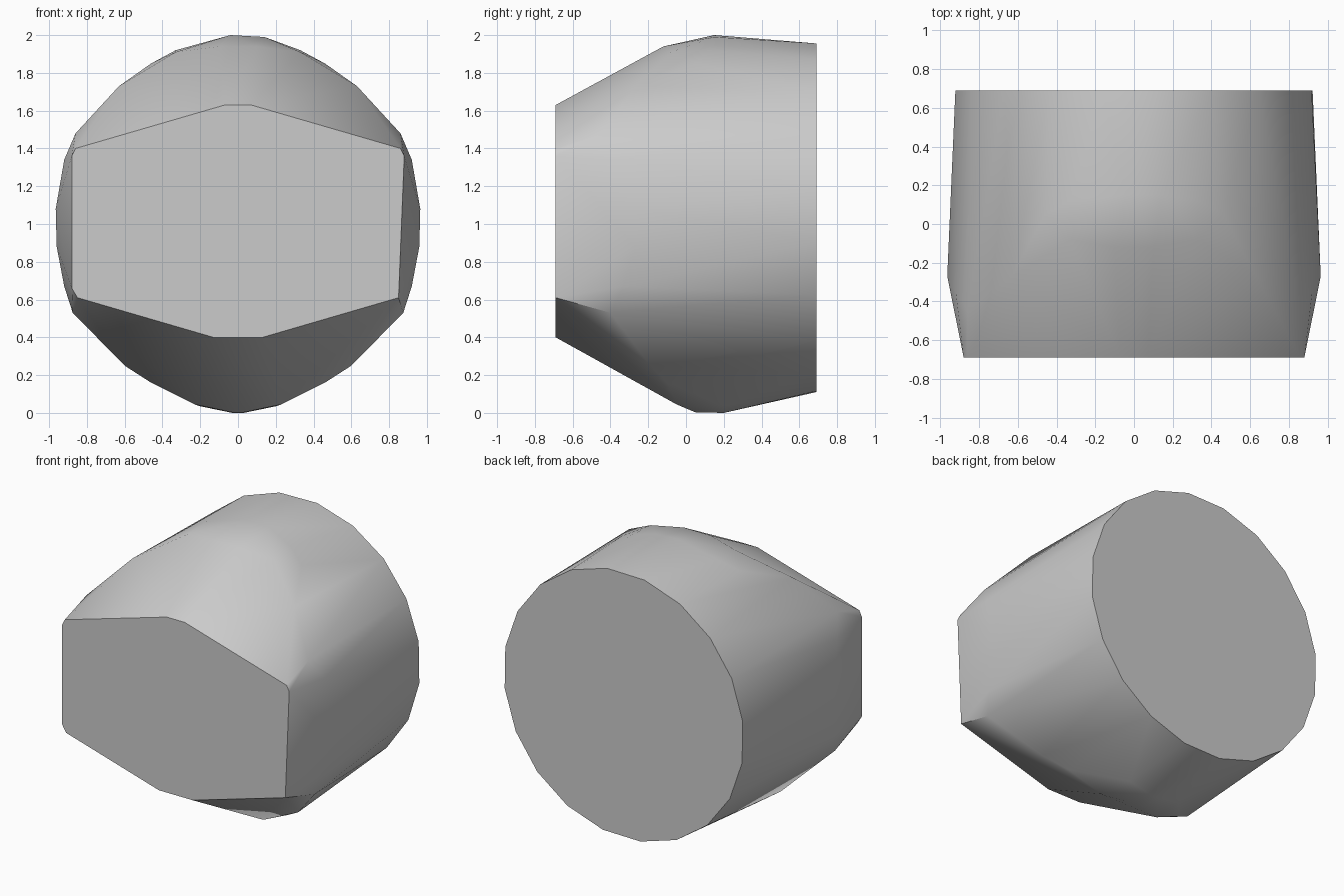
import bpy
import bmesh
from math import cos, sin, radians

default_cube = bpy.data.objects.get("Cube")
if default_cube:
    bpy.data.objects.remove(default_cube, do_unlink=True)

FRONT, BACK = -0.69, 0.69
BACK_RADIUS, BACK_HEIGHT, BACK_SIDES = 0.932, 1.033, 20


def make_material(name, value):
    material = bpy.data.materials.new(name)
    material.use_nodes = True
    colour = (value, value, value, 1)
    material.diffuse_color = colour
    material.node_tree.nodes["Principled BSDF"].inputs["Base Color"].default_value = colour
    return material


def both_sides(points):
    """Return the points together with their mirror images across x."""
    return points + [(-x, y, z) for x, y, z in points]


# Flat front end: a wide face with shallow peaks above and below
front_face = both_sides([
    (0.07, FRONT, 1.63), (0.86, FRONT, 1.4), (0.88, FRONT, 1.36),
    (0.85, FRONT, 0.61), (0.13, FRONT, 0.4),
])
front_face.append((-0.88, FRONT, 0.66))

# Shoulder where the sloping front planes meet the round body
shoulder = both_sides([
    (0.1, -0.12, 1.94), (0.33, -0.08, 1.91), (0.63, -0.27, 1.73),
    (0.86, -0.45, 1.48), (0.92, -0.36, 1.34), (0.965, -0.27, 1.08),
    (0.96, -0.27, 0.88), (0.92, -0.33, 0.67), (0.875, -0.4, 0.53),
    (0.6, -0.19, 0.25), (0.46, -0.1, 0.16), (0.23, -0.05, 0.045),
])

# Widest part of the body along its top and bottom
crown = [(-0.04, 0.15, 2), (0.14, 0.15, 1.99)]
crown += both_sides([(0.33, 0.12, 1.92), (0.46, 0.05, 1.85)])
belly = both_sides([(0.03, 0.05, 0.003), (0.03, 0.2, 0), (0.2, 0.2, 0.035)])

# Round flat back end
back_ring = []
for i in range(BACK_SIDES):
    angle = radians(8 + 360 * i / BACK_SIDES)
    back_ring.append((-BACK_RADIUS * cos(angle), BACK,
                      BACK_HEIGHT + BACK_RADIUS * sin(angle)))

# Wrap all the sections in one convex skin
bm = bmesh.new()
for point in front_face + shoulder + crown + belly + back_ring:
    bm.verts.new(point)
bmesh.ops.convex_hull(bm, input=bm.verts)
bmesh.ops.delete(bm, geom=[v for v in bm.verts if not v.link_faces], context="VERTS")
bmesh.ops.dissolve_limit(bm, angle_limit=radians(0.5), verts=bm.verts, edges=bm.edges)
bmesh.ops.recalc_face_normals(bm, faces=bm.faces)

mesh = bpy.data.meshes.new("tapered_body")
bm.to_mesh(mesh)
bm.free()
mesh.materials.append(make_material("plain grey", 0.6))

body = bpy.data.objects.new("tapered_body", mesh)
bpy.context.collection.objects.link(body)
bpy.ops.object.select_all(action="DESELECT")
body.select_set(True)
bpy.context.view_layer.objects.active = body
bpy.ops.object.shade_smooth_by_angle(angle=radians(35))
